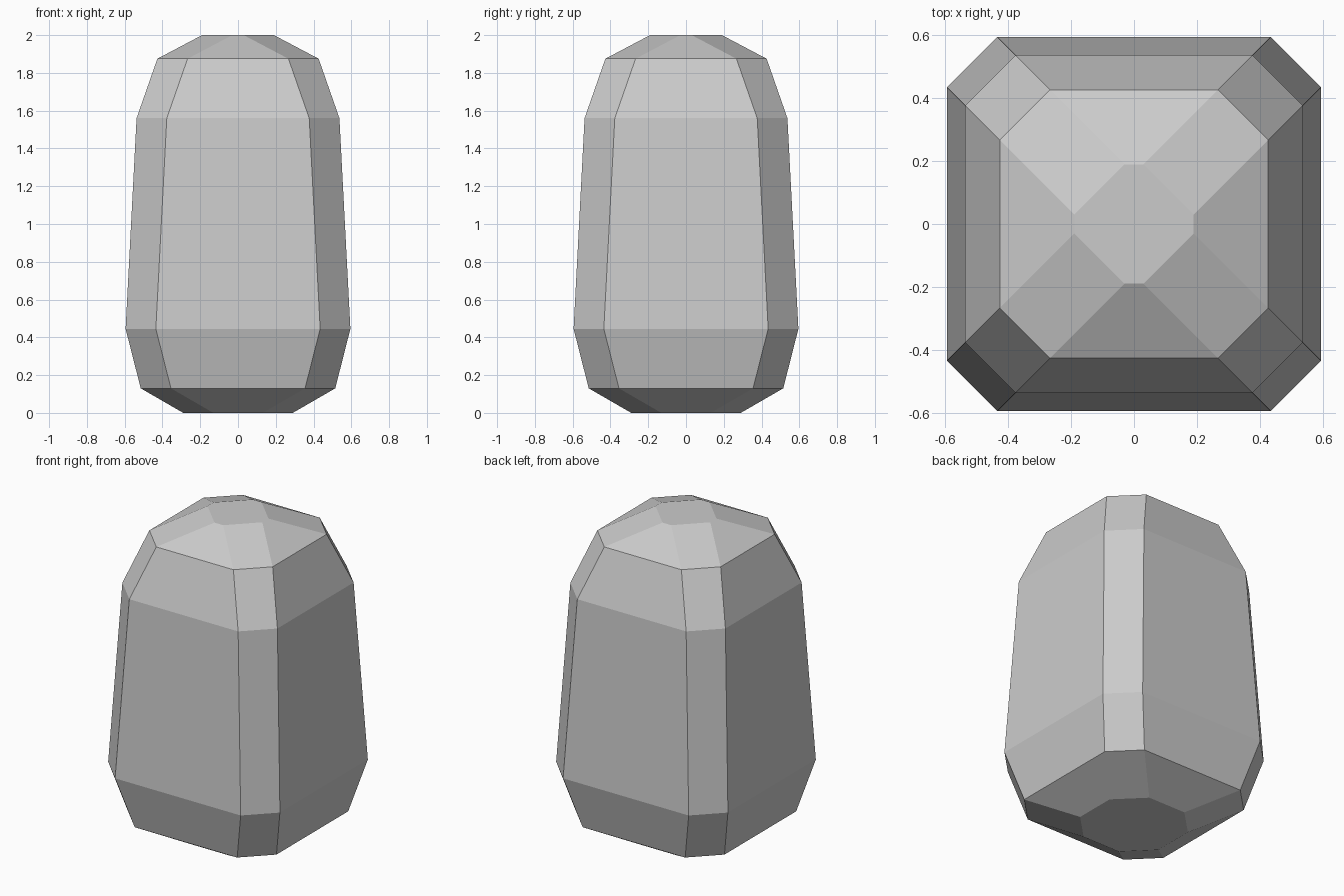
import bpy
import bmesh

cube = bpy.data.objects.get("Cube")
if cube:
    bpy.data.objects.remove(cube, do_unlink=True)

# Single stone-grey material
grey = bpy.data.materials.new("light_grey")
grey.use_nodes = True
colour = (0.6, 0.6, 0.6, 1.0)
grey.diffuse_color = colour
grey.node_tree.nodes["Principled BSDF"].inputs["Base Color"].default_value = colour

# Profile of the capsule: (height, half width); every corner is cut by the same amount
PROFILE = [(0, 0.29), (0.13, 0.515), (0.445, 0.595),
           (1.56, 0.537), (1.875, 0.427), (2, 0.19)]
CORNER = 0.16


def octagon(bm, z, half):
    """Ring of a square with cut corners, counter-clockwise from above."""
    ring = []
    x, y = half, half - CORNER
    for _ in range(4):
        ring += [bm.verts.new((x, -y, z)), bm.verts.new((x, y, z))]
        x, y = y, x
        # turn the next side a quarter about z
    for i, v in enumerate(ring):
        flat = half - CORNER
        a, b = half, flat if i % 2 else -flat
        for _ in range(i // 2):
            a, b = -b, a
        v.co = (a, b, z)
    return ring


# Stack the rings, skin the sides and close both ends
bm = bmesh.new()
rings = [octagon(bm, z, half) for z, half in PROFILE]
for low, high in zip(rings, rings[1:]):
    for i in range(8):
        j = (i + 1) % 8
        bm.faces.new((low[i], low[j], high[j], high[i]))
bm.faces.new(rings[-1])
bm.faces.new(rings[0][::-1])
bmesh.ops.recalc_face_normals(bm, faces=bm.faces)

mesh = bpy.data.meshes.new("faceted_capsule")
bm.to_mesh(mesh)
bm.free()
mesh.materials.append(grey)
body = bpy.data.objects.new("faceted_capsule", mesh)
bpy.context.collection.objects.link(body)
